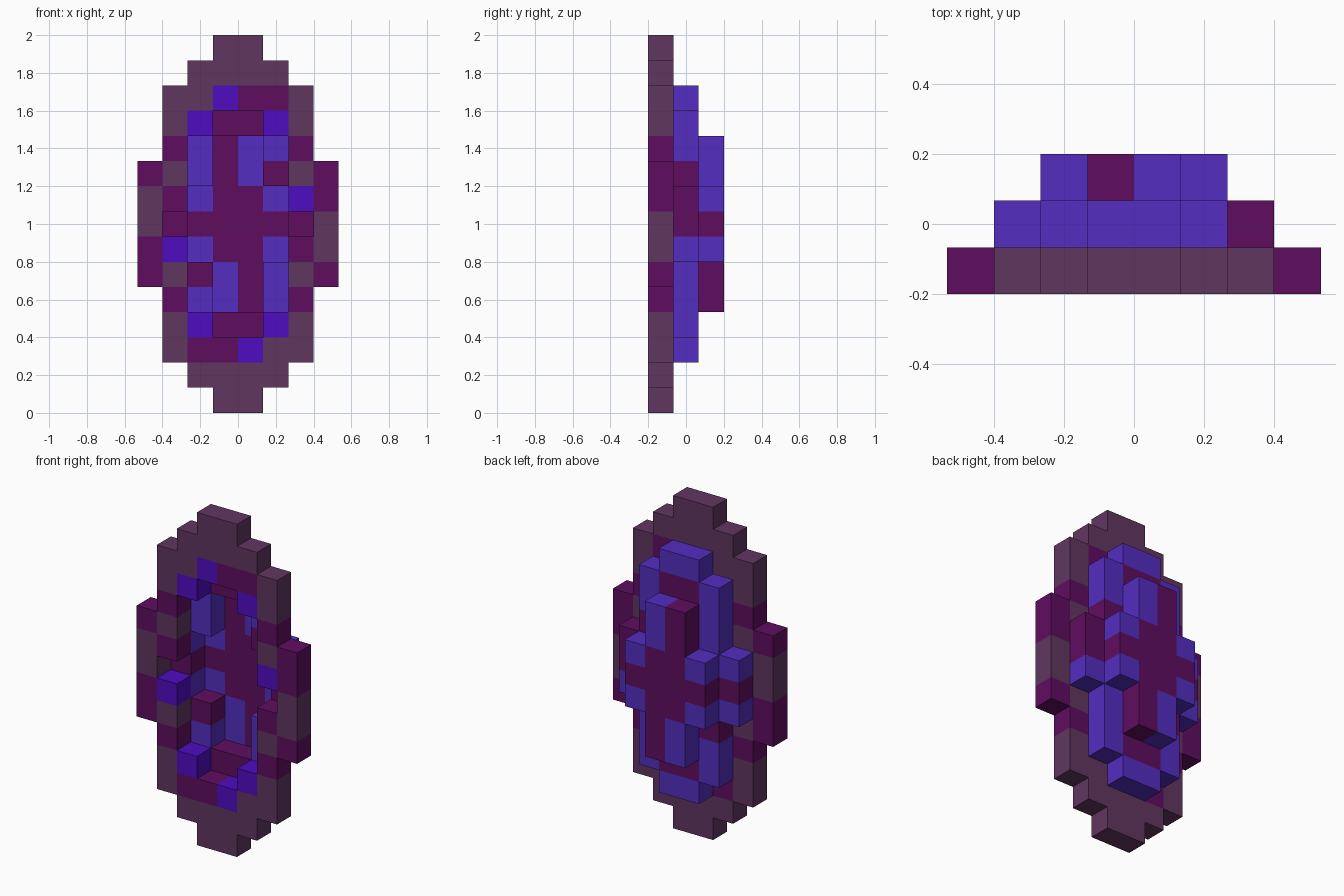
import bpy
import bmesh
from mathutils import Vector

cube = bpy.data.objects.get("Cube")
if cube:
    bpy.data.objects.remove(cube, do_unlink=True)

CELL = 2 / 15  # size of one block


def linear(c):
    c /= 255
    return c / 12.92 if c <= 0.04045 else ((c + 0.055) / 1.055) ** 2.4


def make_material(name, rgb):
    mat = bpy.data.materials.new(name)
    colour = [linear(c) for c in rgb] + [1]
    mat.use_nodes = True
    mat.diffuse_color = colour
    bsdf = next(n for n in mat.node_tree.nodes if n.type == 'BSDF_PRINCIPLED')
    bsdf.inputs["Base Color"].default_value = colour
    return mat


MATERIALS = [
    make_material("dusty_purple", (96, 54, 96)),
    make_material("dark_magenta", (95, 13, 95)),
    make_material("bright_violet", (78, 12, 192)),
    make_material("blue_violet", (84, 45, 192)),
]
KEYS = "GMVB"  # block letters, in material order


def turned(rows):
    """Complete a half pattern by turning it half a circle about its last row."""
    return rows + [r[::-1] for r in rows[-2::-1]]


# Block patterns, top row first
front_ring = turned("""
...GG...
..GGGG..
.GGVMMG.
.GV..VG.
.M....M.
MG....GM
GM....VM
G......G""".split())

middle_ring = """
........
........
...BB...
..BMMB..
..B..B..
..B..M..
.B....M.
.M....M.
.B....B.
..M..B..
..B..B..
..BMMB..
...BB...
........
........""".split()

back_cross = turned("""
........
........
........
........
...MB...
...MB...
..BMMB..
..MMMM..""".split())

LAYERS = [("front_ring", front_ring), ("middle_ring", middle_ring),
          ("back_cross", back_cross)]

# All filled blocks, keyed by column, depth and height
blocks = {(c, d, 14 - r): KEYS.index(k)
          for d, (_, rows) in enumerate(LAYERS)
          for r, row in enumerate(rows)
          for c, k in enumerate(row) if k != "."}


def build_layer(name, depth):
    bm = bmesh.new()
    for cell, mat in blocks.items():
        if cell[1] != depth:
            continue
        base = Vector(cell)
        for axis in range(3):
            for side in (0, 1):
                # Leave out faces between touching blocks
                step = [0, 0, 0]
                step[axis] = 2 * side - 1
                if tuple(a + b for a, b in zip(cell, step)) in blocks:
                    continue
                loop = [(0, 0), (1, 0), (1, 1), (0, 1)]
                verts = []
                for u, v in (loop if side else loop[::-1]):
                    p = base.copy()
                    p[axis] += side
                    p[(axis + 1) % 3] += u
                    p[(axis + 2) % 3] += v
                    verts.append(bm.verts.new((p - Vector((4, 1.5, 0))) * CELL))
                bm.faces.new(verts).material_index = mat
    bmesh.ops.remove_doubles(bm, verts=bm.verts, dist=1e-4)
    mesh = bpy.data.meshes.new(name)
    bm.to_mesh(mesh)
    bm.free()
    for mat in MATERIALS:
        mesh.materials.append(mat)
    bpy.context.collection.objects.link(bpy.data.objects.new(name, mesh))


for depth, (name, _) in enumerate(LAYERS):
    build_layer(name, depth)
